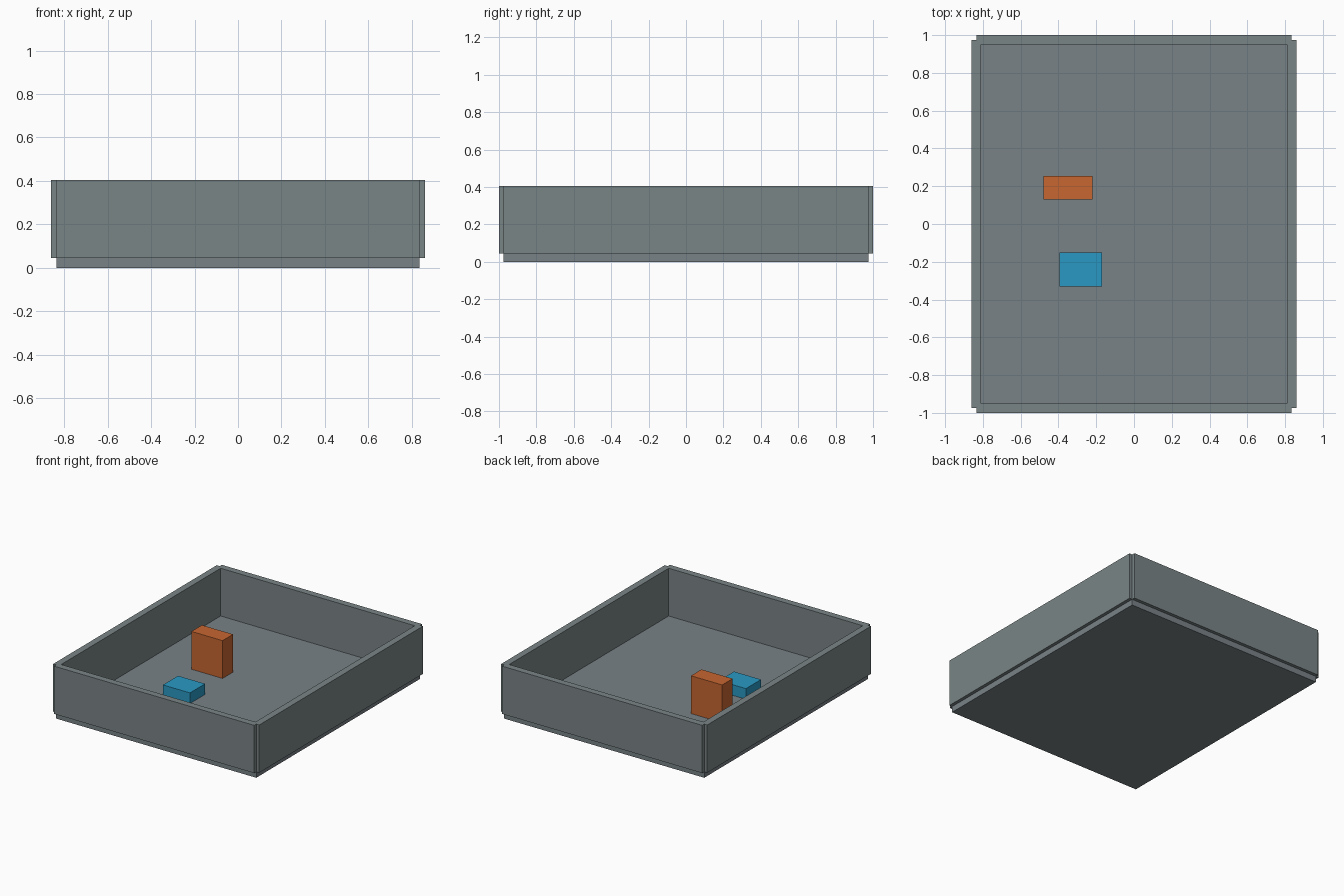
import bpy

cube = bpy.data.objects.get("Cube")
if cube:
    bpy.data.objects.remove(cube, do_unlink=True)


def material(name, rgb):
    """Flat material from an 8-bit display colour, converted to linear."""
    linear = [((c / 255 + 0.055) / 1.055) ** 2.4 for c in rgb]
    mat = bpy.data.materials.new(name)
    mat.use_nodes = True
    mat.diffuse_color = (*linear, 1)
    mat.node_tree.nodes["Principled BSDF"].inputs["Base Color"].default_value = (*linear, 1)
    return mat


def box(name, low, high, mat):
    """Axis-aligned box between two corners."""
    center = [(a + b) / 2 for a, b in zip(low, high)]
    bpy.ops.mesh.primitive_cube_add(size=1, location=center)
    obj = bpy.context.object
    obj.name = name
    obj.scale = [b - a for a, b in zip(low, high)]
    bpy.ops.object.transform_apply(location=False, rotation=False, scale=True)
    obj.data.materials.append(mat)
    return obj


wall_grey = material("wall grey", (122, 133, 134))
floor_grey = material("floor grey", (120, 130, 134))
orange = material("orange", (199, 102, 48))
blue = material("blue", (42, 153, 195))

HALF_X, HALF_Y = 0.835, 0.975   # floor half sizes, also the wall centre lines
HALF_WALL = 0.025
FLOOR_TOP, WALL_TOP = 0.045, 0.405

# Floor slab
box("floor", (-HALF_X, -HALF_Y, 0), (HALF_X, HALF_Y, FLOOR_TOP), floor_grey)

# Walls straddling the floor edges, leaving small notches at the corners
for side, x_name, y_name in ((-1, "right_wall", "front_wall"), (1, "left_wall", "back_wall")):
    x, y = side * HALF_X, side * HALF_Y
    box(x_name, (x - HALF_WALL, -HALF_Y, FLOOR_TOP),
        (x + HALF_WALL, HALF_Y, WALL_TOP), wall_grey)
    box(y_name, (-HALF_X, y - HALF_WALL, FLOOR_TOP),
        (HALF_X, y + HALF_WALL, WALL_TOP), wall_grey)

# Blocks standing on the floor
box("tall_block", (-0.48, 0.13, FLOOR_TOP), (-0.22, 0.255, 0.33), orange)
box("low_block", (-0.395, -0.33, FLOOR_TOP), (-0.17, -0.15, 0.125), blue)
